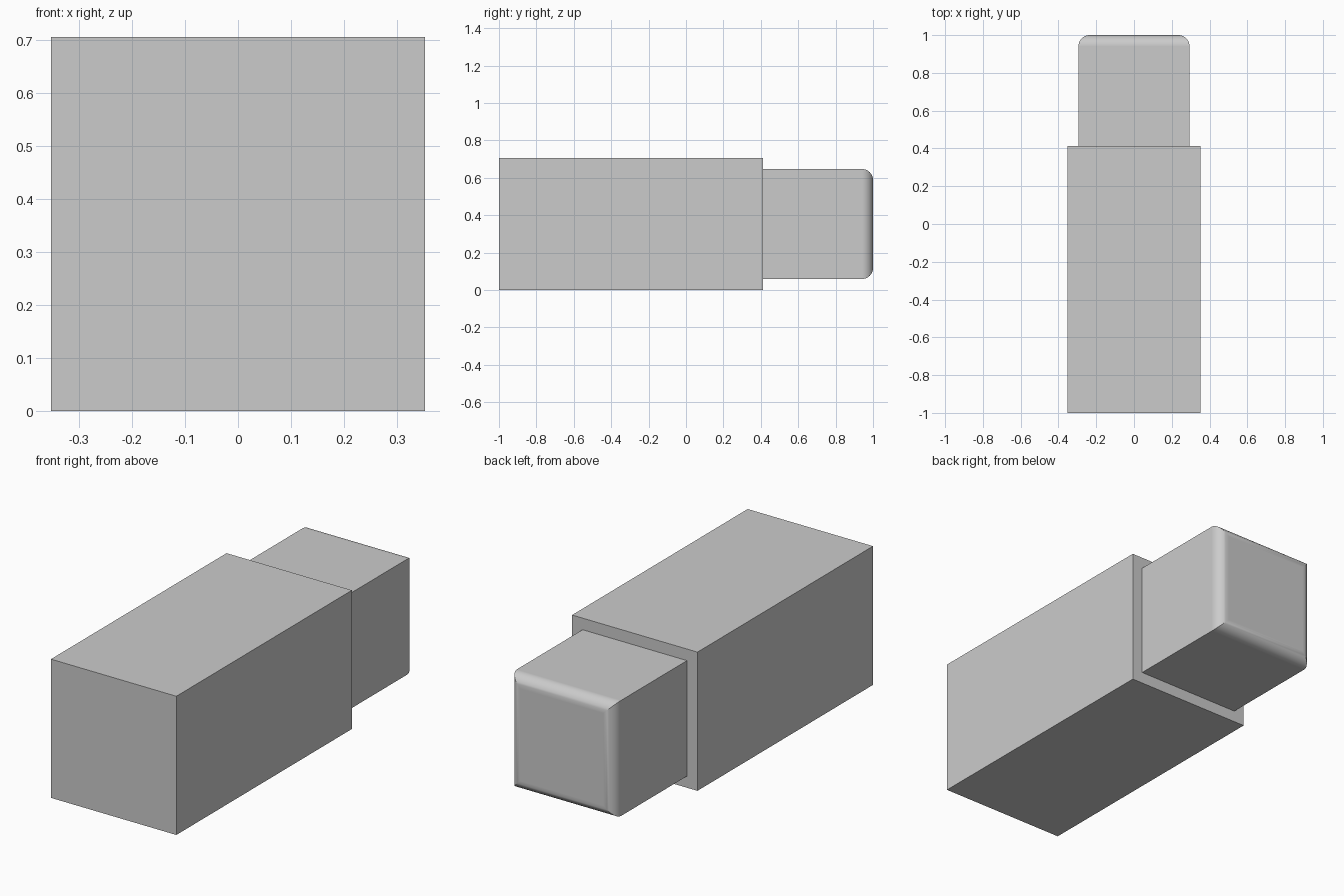
import bpy
import bmesh
import math
from mathutils import Matrix, Vector

if "Cube" in bpy.data.objects:
    bpy.data.objects.remove(bpy.data.objects["Cube"])

SIDE = 0.706      # square section of the main block
SHOULDER = 0.412  # y where the block steps in
STEP = 0.059      # step depth and end rounding radius


def back_face(bm):
    return max(bm.faces, key=lambda f: f.calc_center_median().y)


# Main block
bm = bmesh.new()
length = SHOULDER + 1
bmesh.ops.create_cube(
    bm, size=1,
    matrix=Matrix.Translation((0, SHOULDER - length / 2, SIDE / 2))
    @ Matrix.Diagonal((SIDE, length, SIDE, 1)))

# Narrower plug stepped in from the back face
end = back_face(bm)
bmesh.ops.inset_region(bm, faces=[end], thickness=STEP, use_even_offset=True)
new = bmesh.ops.extrude_face_region(bm, geom=[end])["geom"]
if end.is_valid:
    bmesh.ops.delete(bm, geom=[end], context='FACES_ONLY')
bmesh.ops.translate(bm, vec=Vector((0, 1 - SHOULDER, 0)),
                    verts=[v for v in new if isinstance(v, bmesh.types.BMVert)])

# Rounded rim on the plug end
bmesh.ops.bevel(bm, geom=list(back_face(bm).edges), offset=STEP,
                offset_type='OFFSET', segments=10, profile=0.5,
                affect='EDGES', clamp_overlap=True)
bmesh.ops.recalc_face_normals(bm, faces=bm.faces)

mesh = bpy.data.meshes.new("stepped_block")
bm.to_mesh(mesh)
bm.free()
block = bpy.data.objects.new("stepped_block", mesh)
bpy.context.collection.objects.link(block)

# Smooth rim, crisp edges, flat large faces
bpy.context.view_layer.objects.active = block
block.select_set(True)
bpy.ops.object.shade_smooth_by_angle(angle=math.radians(30))
weighted = block.modifiers.new("flat_faces", 'WEIGHTED_NORMAL')
weighted.keep_sharp = True
